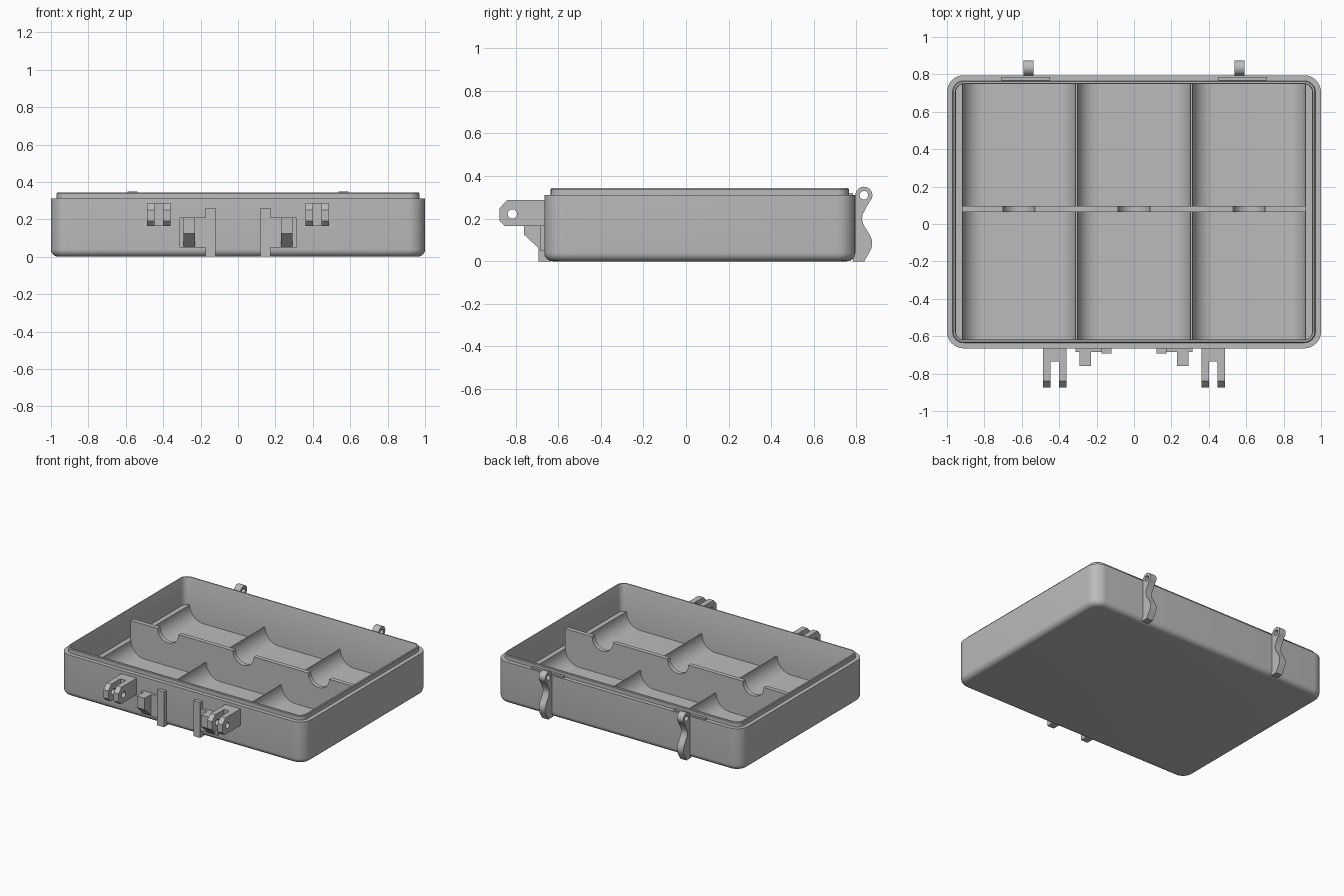
import bpy, bmesh
from math import sin, cos, pi, radians
from mathutils import Matrix

cube = bpy.data.objects.get("Cube")
if cube:
    bpy.data.objects.remove(cube, do_unlink=True)

grey = bpy.data.materials.new("plain grey")
grey.use_nodes = True
grey.diffuse_color = (0.5, 0.5, 0.5, 1)
grey.node_tree.nodes["Principled BSDF"].inputs["Base Color"].default_value = (0.5, 0.5, 0.5, 1)

YC = 0.065           # centre of the box in depth
HX, HY = 1.0, 0.73   # half sizes of the box
FRONT, BACK = YC - HY, YC + HY
XZ = Matrix(((1, 0, 0, 0), (0, 0, -1, 0), (0, 1, 0, 0), (0, 0, 0, 1)))
YZ = Matrix(((0, 0, 1, 0), (1, 0, 0, 0), (0, 1, 0, 0), (0, 0, 0, 1)))


def arc(cx, cy, r, a0, a1, n=12):
    angles = [radians(a0 + (a1 - a0) * i / n) for i in range(n + 1)]
    return [(cx + r * cos(a), cy + r * sin(a)) for a in angles]


def circle(cx, cy, r, n=20):
    return arc(cx, cy, r, 0, 360, n)[:-1]


def finish(obj):
    obj.data.materials.clear()
    obj.data.materials.append(grey)
    bpy.ops.object.select_all(action='DESELECT')
    obj.select_set(True)
    bpy.context.view_layer.objects.active = obj
    bpy.ops.object.shade_smooth_by_angle(angle=radians(30))


def plate(name, outlines, frame, a, b):
    """Extrude outlines (the inner ones become holes) from a to b across their plane."""
    curve = bpy.data.curves.new(name, 'CURVE')
    curve.dimensions = '2D'
    curve.fill_mode = 'BOTH'
    curve.extrude = abs(b - a) / 2
    for pts in outlines:
        spline = curve.splines.new('POLY')
        spline.points.add(len(pts) - 1)
        for p, (u, v) in zip(spline.points, pts):
            p.co = (u, v, 0, 1)
        spline.use_cyclic_u = True
    obj = bpy.data.objects.new(name, curve)
    bpy.context.collection.objects.link(obj)
    mid = (a + b) / 2
    shift = (mid, 0, 0) if frame is YZ else (0, mid, 0)
    obj.matrix_world = Matrix.Translation(shift) @ frame
    bpy.ops.object.select_all(action='DESELECT')
    obj.select_set(True)
    bpy.context.view_layer.objects.active = obj
    bpy.ops.object.convert(target='MESH')
    finish(bpy.context.view_layer.objects.active)


def rect(x0, x1, z0, z1):
    return [(x0, z0), (x1, z0), (x1, z1), (x0, z1)]


# Box shell: rounded rectangles lofted up the outside, over the lip and down inside
def rounded_ring(inset, z):
    r = max(0.09 - inset, 0.03)
    x, y = HX - inset - r, HY - inset - r
    pts = []
    for k, (sx, sy) in enumerate(((1, 1), (-1, 1), (-1, -1), (1, -1))):
        pts += arc(sx * x, YC + sy * y, r, 90 * k, 90 * k + 90, 8)
    return [(px, py, z) for px, py in pts]


R = 0.04
levels = [(R - R * sin(t), R - R * cos(t)) for t in (i * pi / 12 for i in range(7))]
levels += [(0, 0.31), (0.03, 0.31), (0.03, 0.338), (0.034, 0.343),
           (0.044, 0.343), (0.047, 0.335), (0.047, 0.02)]
bm = bmesh.new()
rings = [[bm.verts.new(p) for p in rounded_ring(*lv)] for lv in levels]
for lower, upper in zip(rings, rings[1:]):
    n = len(lower)
    for i in range(n):
        j = (i + 1) % n
        bm.faces.new((lower[i], lower[j], upper[j], upper[i]))
bm.faces.new(rings[0][::-1])
bm.faces.new(rings[-1])
bmesh.ops.recalc_face_normals(bm, faces=bm.faces)
mesh = bpy.data.meshes.new("box_shell")
bm.to_mesh(mesh)
bm.free()
shell = bpy.data.objects.new("box_shell", mesh)
bpy.context.collection.objects.link(shell)
finish(shell)

# Scooped floor: three troughs side by side
FLOOR, RIDGE, HALF, PITCH = 0.03, 0.14, 0.303, 0.615
r = RIDGE - FLOOR
profile = [(-0.955, 0.015), (-0.955, RIDGE)]
for k in (-1, 0, 1):
    cx = k * PITCH
    profile += arc(cx - HALF + r, RIDGE, r, 180, 270)
    profile += arc(cx + HALF - r, RIDGE, r, 270, 360)
profile += [(0.955, RIDGE), (0.955, 0.015)]
plate("scooped_floor", [profile], XZ, FRONT + 0.045, BACK - 0.045)

# Cross divider with a finger notch over each trough
TOP = 0.285
outline = [(-0.92, 0.025), (-0.92, TOP)]
for k in (-1, 0, 1):
    outline += arc(k * PITCH, TOP, 0.085, 180, 360, 16)
outline += [(0.92, TOP), (0.92, 0.025)]
plate("cross_divider", [outline], XZ, 0.063, 0.095)

for side, s in (("left", 1), ("right", -1)):
    # Forked latch lug on the front
    lug = [(FRONT + 0.005, 0.165), (FRONT + 0.005, 0.287), (-0.84, 0.287),
           (-0.875, 0.25), (-0.875, 0.19), (-0.85, 0.165)]
    for part, x0, x1 in (("inner", 0.362, 0.402), ("outer", 0.446, 0.486)):
        plate(f"{side}_{part}_lug", [lug, circle(-0.815, 0.222, 0.022)], YZ, s * x0, s * x1)
    plate(f"{side}_lug_bridge", [rect(-0.735, FRONT + 0.005, 0.165, 0.287)],
          YZ, s * 0.40, s * 0.448)

    # Front catch: upright bar, plate and wedge-bottomed peg
    plate(f"{side}_catch_bar", [rect(s * 0.12, s * 0.175, 0, 0.26)],
          XZ, -0.693, FRONT + 0.03)
    plate(f"{side}_catch_plate", [rect(s * 0.17, s * 0.312, 0.05, 0.21)],
          XZ, -0.685, FRONT + 0.005)
    peg = [(-0.67, 0.21), (-0.76, 0.21), (-0.76, 0.125), (-0.685, 0.055), (-0.67, 0.055)]
    plate(f"{side}_catch_peg", [peg], YZ, s * 0.23, s * 0.292)

    # Hinge arm on the back, wavy with an eye at the top
    arm = [(0.785, 0), (0.837, 0), (0.868, 0.055), (0.874, 0.075), (0.873, 0.1),
           (0.862, 0.125), (0.834, 0.17), (0.826, 0.195), (0.829, 0.22), (0.845, 0.25)]
    arm += arc(0.835, 0.31, 0.04, -50, 180, 18) + [(0.785, 0.29)]
    plate(f"{side}_hinge_arm", [arm, circle(0.835, 0.31, 0.02)],
          YZ, s * 0.538, s * 0.59)

    # Thin strip on the rim ledge beside the hinge
    plate(f"{side}_rim_strip", [rect(s * 0.45, s * 0.71, 0.3, 0.32)], XZ, 0.767, 0.785)
